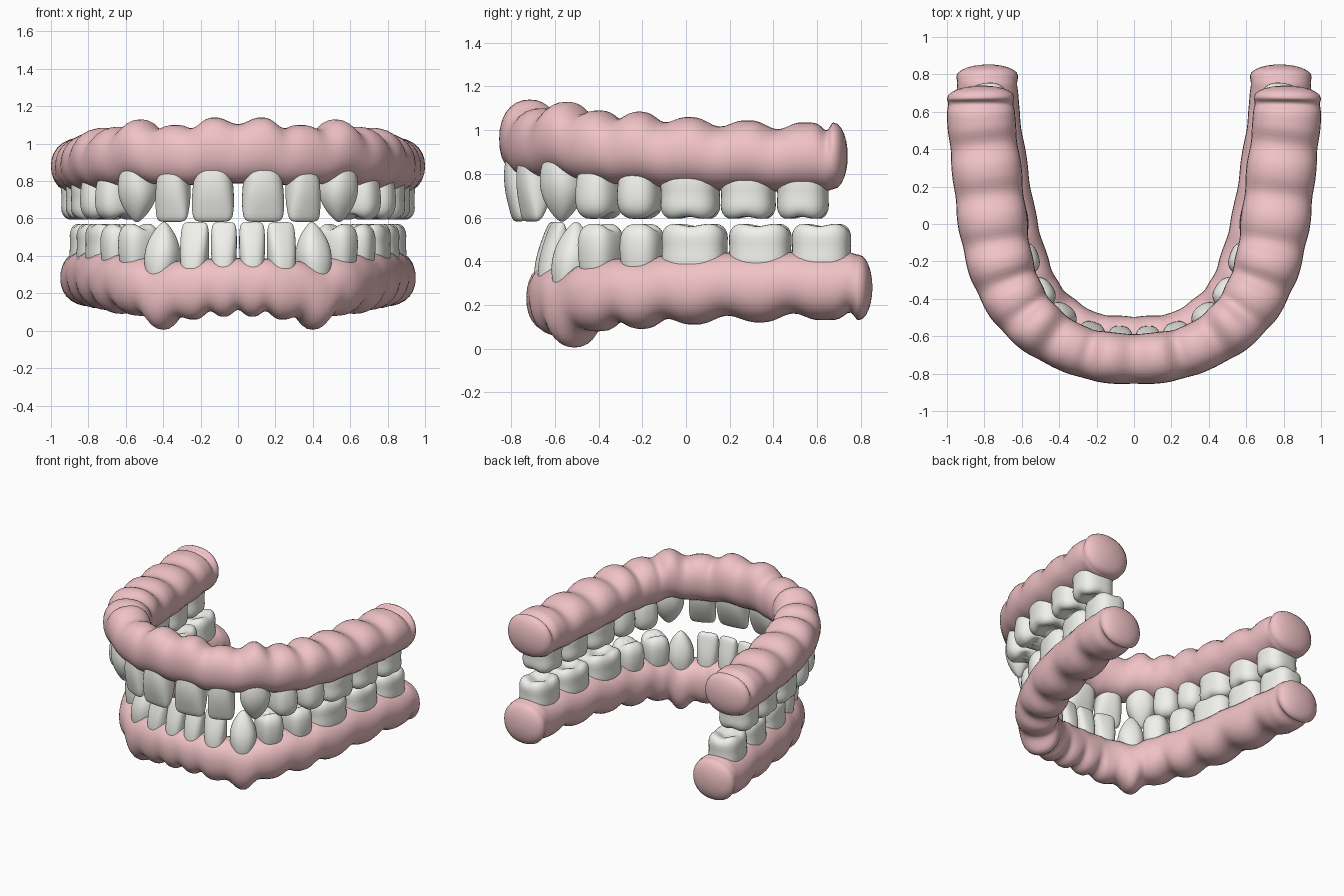
import bpy, bmesh, math
from mathutils import Vector

if "Cube" in bpy.data.objects:
    bpy.data.objects.remove(bpy.data.objects["Cube"])


def material(name, rgb):
    m = bpy.data.materials.new(name)
    m.diffuse_color = (*rgb, 1)
    m.use_nodes = True
    m.node_tree.nodes["Principled BSDF"].inputs["Base Color"].default_value = m.diffuse_color
    return m


GUM = material("gum_pink", (0.87, 0.54, 0.56))
ENAMEL = material("enamel", (0.88, 0.88, 0.84))

# Tooth profiles: (height fraction, width scale, depth scale) from root to tip
PROFILES = {
    "incisor": [(0, .7, .8), (.22, .84, .95), (.42, .95, 1), (.65, 1.01, .82), (.83, 1, .55),
                (.94, .95, .38), (1, .82, .22), (1.01, .5, .08)],
    "canine": [(0, .6, .7), (.25, .88, .95), (.45, 1.03, 1), (.6, 1.02, .92), (.75, .85, .74),
               (.88, .57, .48), (.97, .28, .24), (1.01, .08, .08)],
    "premolar": [(0, .8, .8), (.3, .94, .95), (.55, 1.02, 1), (.74, 1, .99), (.88, .9, .9),
                 (.97, .7, .7), (1.02, .42, .5), (1.01, .2, .22)],
    "molar": [(0, .9, .9), (.25, .98, .97), (.42, 1.02, 1), (.58, .97, .95), (.78, 1.02, 1),
              (.92, .96, .93), (1.01, .8, .78), (1.01, .55, .5), (.96, .25, .22)],
}
KINDS = ["incisor"] * 2 + ["canine"] + ["premolar"] * 2 + ["molar"] * 3
LABELS = ["central_incisor", "lateral_incisor", "canine", "first_premolar",
          "second_premolar", "first_molar", "second_molar", "third_molar"]

# Per tooth: x, y, gum half width, gum bottom z, gum top z, tooth width, tooth depth
UPPER = [(.13, -.715, .137, .795, 1.14, .225, .19), (.335, -.662, .135, .78, 1.10, .185, .18),
         (.52, -.545, .15, .80, 1.13, .205, .21), (.64, -.395, .165, .765, 1.09, .19, .25),
         (.715, -.21, .177, .755, 1.085, .195, .26), (.757, .02, .187, .735, 1.06, .27, .275),
         (.787, .285, .187, .73, 1.045, .25, .27), (.815, .535, .183, .725, 1.035, .235, .265)]
LOWER = [(.075, -.61, .12, .075, .38, .138, .155), (.23, -.59, .12, .06, .375, .153, .16),
         (.40, -.51, .137, .005, .355, .18, .20), (.53, -.39, .15, .08, .40, .18, .22),
         (.62, -.20, .16, .09, .41, .19, .23), (.69, .04, .167, .11, .43, .30, .245),
         (.74, .34, .167, .12, .435, .285, .245), (.78, .62, .167, .13, .435, .27, .24)]


def superellipse(count, power):
    pts = []
    for i in range(count):
        a = 2 * math.pi * i / count
        c, s = math.cos(a), math.sin(a)
        r = (abs(c) ** power + abs(s) ** power) ** (-1 / power)
        pts.append((r * c, r * s))
    return pts


def loft(name, rings, mat, subdiv=0):
    bm = bmesh.new()
    rows = [[bm.verts.new(p) for p in ring] for ring in rings]
    n = len(rows[0])
    for a, b in zip(rows, rows[1:]):
        for i in range(n):
            bm.faces.new((a[i], a[(i + 1) % n], b[(i + 1) % n], b[i]))
    for row in (rows[0], rows[-1]):
        mid = bm.verts.new(sum((v.co for v in row), Vector()) / n)
        for i in range(n):
            bm.faces.new((row[i], row[(i + 1) % n], mid))
    bmesh.ops.recalc_face_normals(bm, faces=bm.faces)
    for f in bm.faces:
        f.smooth = True
    me = bpy.data.meshes.new(name)
    bm.to_mesh(me)
    bm.free()
    me.materials.append(mat)
    ob = bpy.data.objects.new(name, me)
    bpy.context.collection.objects.link(ob)
    if subdiv:
        ob.modifiers.new("smooth", "SUBSURF").levels = subdiv
        ob.modifiers["smooth"].render_levels = subdiv
    return ob


def catmull(p0, p1, p2, p3, t):
    return 0.5 * (2 * p1 + (p2 - p0) * t + (2 * p0 - 5 * p1 + 4 * p2 - p3) * t * t
                  + (3 * p1 - p0 - 3 * p2 + p3) * t ** 3)


def tooth(name, kind, pos, tangent, w, d, z_root, z_tip, lean, shift):
    out = Vector((tangent.y, -tangent.x, 0))
    base = superellipse(20, 2.5 if kind == "canine" else 3)
    rings = []
    for t, sw, sd in PROFILES[kind]:
        ring = []
        for u, v in base:
            u, v = u * sw, v * sd
            dip = 0
            if t > .9 and kind == "molar":        # cross-shaped fissure
                dip = .06 * (math.exp(-(u / .3) ** 2) + 1.2 * math.exp(-(v / .3) ** 2))
            elif t > .9 and kind == "premolar":   # single groove
                dip = .12 * math.exp(-(v / .3) ** 2)
            p = pos + tangent * u * w / 2 + out * (v * d / 2 + lean * d * t * t + shift)
            p.z = z_root + (z_tip - z_root) * (t - dip)
            ring.append(p)
        rings.append(ring)
    loft(name, rings, ENAMEL, 1)


def gum(name, stations, cap, up):
    # Scalloped tube: swells at every tooth, pinches between teeth
    pts = [Vector((s[0], s[1], 0)) for s in stations]
    n, steps = len(pts), 10
    path, params = [], []
    for i in range(n - 1):
        ctrl = (pts[max(i - 1, 0)], pts[i], pts[i + 1], pts[min(i + 2, n - 1)])
        for k in range(steps + (i == n - 2)):
            t = k / steps
            e = t * t * (3 - 2 * t)
            hw, lo, hi = (stations[i][j] * (1 - e) + stations[i + 1][j] * e for j in (2, 3, 4))
            # The last pinch on each side sits close to the end
            q = t ** 1.7 if i == n - 2 else 1 - (1 - t) ** 1.7 if i == 0 else t
            pinch = math.sin(math.pi * q) ** 3
            far, near = .036 * pinch, .008 * pinch
            if up:
                lo, hi = lo - near, hi - far
            else:
                lo, hi = lo + far, hi + near
            path.append(catmull(*ctrl, t))
            params.append((hw * (1 - .035 * pinch), lo, hi))
    base = superellipse(28, 2.2)

    def ring(p, tan, prm, s):
        hw, lo, hi = prm
        side = Vector((tan.y, -tan.x, 0))
        return [p + side * u * hw * s + Vector((0, 0, (lo + hi) / 2 + v * s * (hi - lo) / 2))
                for u, v in base]

    m = len(path)
    tans = [(path[min(i + 1, m - 1)] - path[max(i - 1, 0)]).normalized() for i in range(m)]
    rings = [ring(path[i], tans[i], params[i], 1) for i in range(m)]
    # Domed ends
    dome = [(math.sin(a) * cap, math.cos(a)) for a in (.3, .6, .85, 1.1, 1.3, 1.48)]
    head = [ring(path[0] - tans[0] * o, tans[0], params[0], s) for o, s in reversed(dome)]
    tail = [ring(path[-1] + tans[-1] * o, tans[-1], params[-1], s) for o, s in dome]
    loft(name, head + rings + tail, GUM)


def jaw(prefix, table, end, cap, up):
    mirror = lambda rows: [(-r[0], *r[1:]) for r in reversed(rows)]
    gum(prefix + "_gum", mirror(table + [end]) + table + [end], cap, up)
    full = mirror(table) + table
    pts = [Vector((r[0], r[1], 0)) for r in full]
    for i, row in enumerate(full):
        k = i - 8 if i >= 8 else 7 - i
        kind = KINDS[k]
        tan = (pts[min(i + 1, 15)] - pts[max(i - 1, 0)]).normalized()
        front = kind in ("incisor", "canine")
        lean = {"incisor": .16, "canine": .05}.get(kind, 0) if up else -.1 * front
        shift = (.02 if up else .012) if front else 0
        if up:
            root, tip = (.94 if front else .86), (.585 if front else .592)
        else:
            root, tip = (.21 if front else .30), (.577 if front else .573)
        side = "left" if i >= 8 else "right"
        tooth(f"{prefix}_{side}_{LABELS[k]}", kind, pts[i], tan, row[5], row[6],
              root, tip, lean, shift)


jaw("upper", UPPER, (.82, .675, .18, .73, 1.035), .065, True)
jaw("lower", LOWER, (.785, .79, .165, .13, .43), .063, False)
